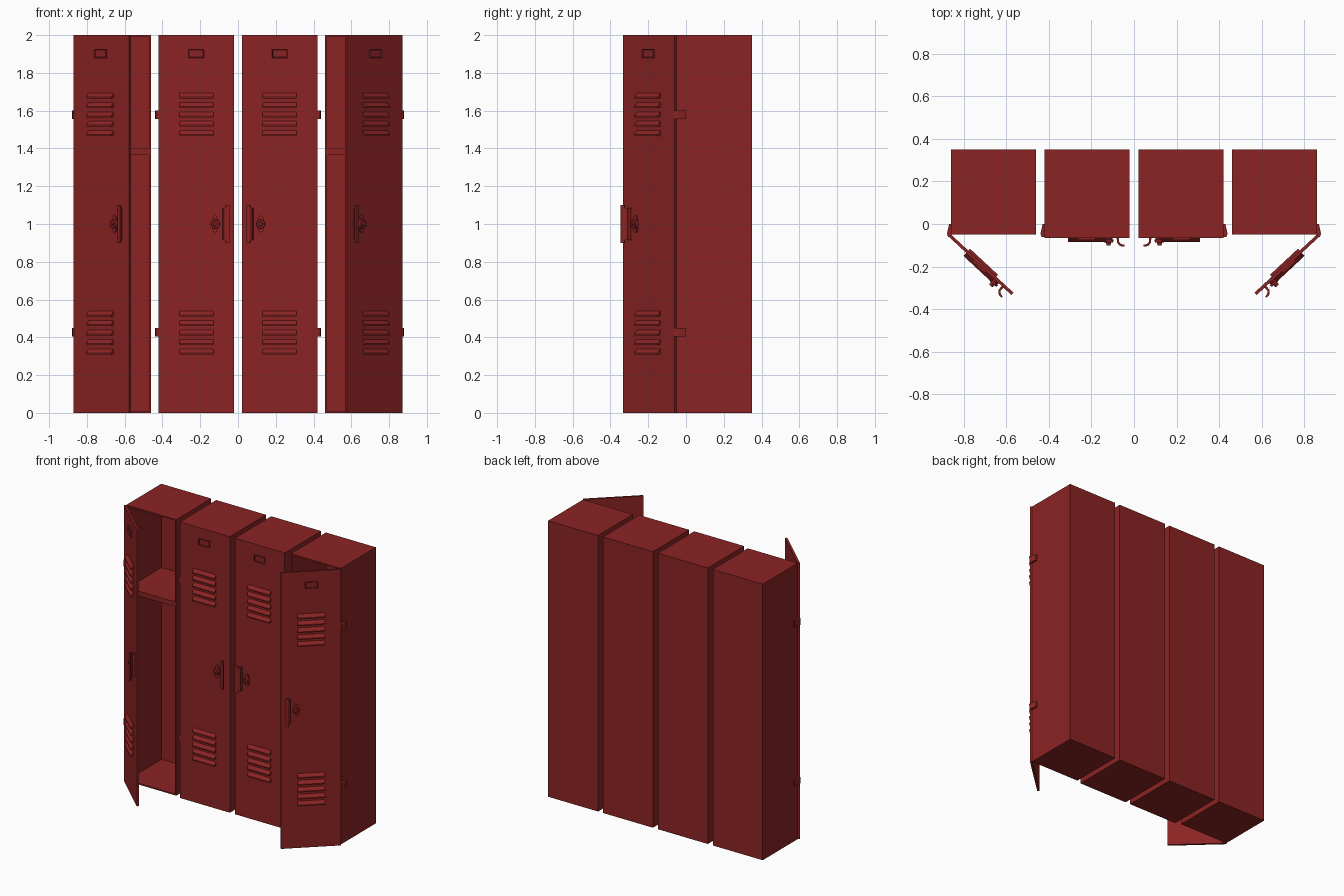
import bpy, bmesh, math
from mathutils import Matrix

old = bpy.data.objects.get("Cube")
if old:
    bpy.data.objects.remove(old, do_unlink=True)

# Painted steel
red = bpy.data.materials.new("locker red")
red.use_nodes = True
colour = (0.26, 0.017, 0.017, 1)
red.diffuse_color = colour
red.node_tree.nodes["Principled BSDF"].inputs["Base Color"].default_value = colour

W, H, WALL, SHEET = 0.40, 2.0, 0.01, 0.015
FRONT, BACK = -0.05, 0.35


def finish(name, bm, matrix=Matrix()):
    bm.transform(matrix)
    bmesh.ops.recalc_face_normals(bm, faces=bm.faces)
    mesh = bpy.data.meshes.new(name)
    bm.to_mesh(mesh)
    bm.free()
    mesh.materials.append(red)
    obj = bpy.data.objects.new(name, mesh)
    bpy.context.collection.objects.link(obj)
    return obj


def box(bm, x0, x1, y0, y1, z0, z1):
    m = Matrix.Translation(((x0 + x1) / 2, (y0 + y1) / 2, (z0 + z1) / 2))
    m = m @ Matrix.Diagonal((x1 - x0, y1 - y0, z1 - z0, 1))
    return bmesh.ops.create_cube(bm, size=1, matrix=m)["verts"]


def prism(bm, points, lo, hi, place):
    """Extrude a 2D outline from lo to hi; place(u, v, d) gives the 3D point."""
    low = [bm.verts.new(place(u, v, lo)) for u, v in points]
    high = [bm.verts.new(place(u, v, hi)) for u, v in points]
    bm.faces.new(low)
    bm.faces.new(high)
    for i in range(len(points)):
        j = (i + 1) % len(points)
        bm.faces.new((low[i], low[j], high[j], high[i]))


def upright(u, v, d):
    return (u, v, d)


def sideways(u, v, d):
    return (d, u, v)


def dial(bm, x, z, radius, y0, y1, stretch=1, taper=1):
    m = Matrix.Translation((x, (y0 + y1) / 2, z))
    m = m @ Matrix.Diagonal((1, 1, stretch, 1)) @ Matrix.Rotation(math.pi / 2, 4, 'X')
    bmesh.ops.create_cone(bm, cap_ends=True, segments=16, radius1=radius,
                          radius2=radius * taper, depth=y0 - y1, matrix=m)


def cabinet(side, label, cx):
    # Open-fronted shell
    bm = bmesh.new()
    box(bm, cx - W / 2, cx + W / 2, FRONT, BACK, 0, H)
    bm.normal_update()
    bmesh.ops.delete(bm, geom=[f for f in bm.faces if f.normal.y < -0.9], context='FACES')
    bm.normal_update()
    obj = finish(label + "_cabinet", bm)
    mod = obj.modifiers.new("wall thickness", 'SOLIDIFY')
    mod.thickness, mod.offset, mod.use_even_offset = WALL, -1, True
    # Upper shelf
    bm = bmesh.new()
    box(bm, cx - W / 2 + WALL, cx + W / 2 - WALL, FRONT + 0.003, BACK - WALL, 1.365, 1.4)
    finish(label + "_shelf", bm)
    # Hinges on the outer edge
    bm = bmesh.new()
    outline = [(0.002, 0), (-0.01, 0), (-0.02, -0.045), (-0.015, -0.062), (0.002, -0.062)]
    for z in (0.405, 1.555):
        prism(bm, outline, z, z + 0.045, upright)
    mirror = Matrix.Diagonal((side, 1, 1, 1))
    finish(label + "_hinges", bm, mirror @ Matrix.Translation((side * cx - W / 2, 0, 0)))


def door(side, label, cx, angle):
    # Door space: hinge edge at x = 0, outside towards -y
    place = (Matrix.Diagonal((side, 1, 1, 1))
             @ Matrix.Translation((side * cx - W / 2, FRONT, 0))
             @ Matrix.Rotation(-angle, 4, 'Z'))
    bm = bmesh.new()
    box(bm, 0, W, -SHEET, 0, 0, H)
    finish(label + "_door", bm, place)

    # Sloping vent louvres, passing through the sheet
    bm = bmesh.new()
    for base in (0.31, 1.465):
        for i in range(5):
            z = base + i * 0.05
            slat = [(0.012, z + 0.029), (-SHEET, z + 0.029), (-0.034, z + 0.008),
                    (-0.034, z), (-SHEET, z + 0.002), (0.012, z + 0.015)]
            prism(bm, slat, 0.11, 0.29, sideways)
    finish(label + "_vents", bm, place)

    # Label holder with a recessed middle
    bm = bmesh.new()
    box(bm, 0.157, 0.24, -0.025, -SHEET + 0.002, 1.88, 1.925)
    bm.normal_update()
    face = [f for f in bm.faces if f.normal.y < -0.9]
    bmesh.ops.inset_region(bm, faces=face, thickness=0.006, depth=-0.006)
    finish(label + "_label_holder", bm, place)

    # Pull handle: narrow stem with a taller curled lip
    bm = bmesh.new()
    stem = [(0.338, -0.013), (0.35, -0.013), (0.35, -0.034), (0.356, -0.042),
            (0.35, -0.05), (0.34, -0.038)]
    lip = [(0.356, -0.042), (0.364, -0.046), (0.375, -0.047), (0.375, -0.056),
           (0.36, -0.056), (0.35, -0.05)]
    prism(bm, stem, 0.915, 1.085, upright)
    prism(bm, lip, 0.9, 1.1, upright)
    finish(label + "_handle", bm, place)

    # Lock: oval backplate, dial and turning grip
    bm = bmesh.new()
    dial(bm, 0.3, 1, 0.019, -0.013, -0.024, stretch=2.4)
    dial(bm, 0.3, 1, 0.024, -0.024, -0.036, taper=0.9)
    dial(bm, 0.3, 1, 0.012, -0.036, -0.05, taper=0.8)
    obj = finish(label + "_lock", bm, place)
    bpy.ops.object.select_all(action='DESELECT')
    obj.select_set(True)
    bpy.context.view_layer.objects.active = obj
    bpy.ops.object.shade_smooth_by_angle(angle=math.radians(35))


# Mirrored pairs: closed inner lockers, open outer lockers
for side, name in ((1, "right"), (-1, "left")):
    for row, x, swing in (("inner", 0.22, 0), ("outer", 0.66, math.radians(43))):
        tag = name + "_" + row
        cabinet(side, tag, -side * x)
        door(side, tag, -side * x, swing)
